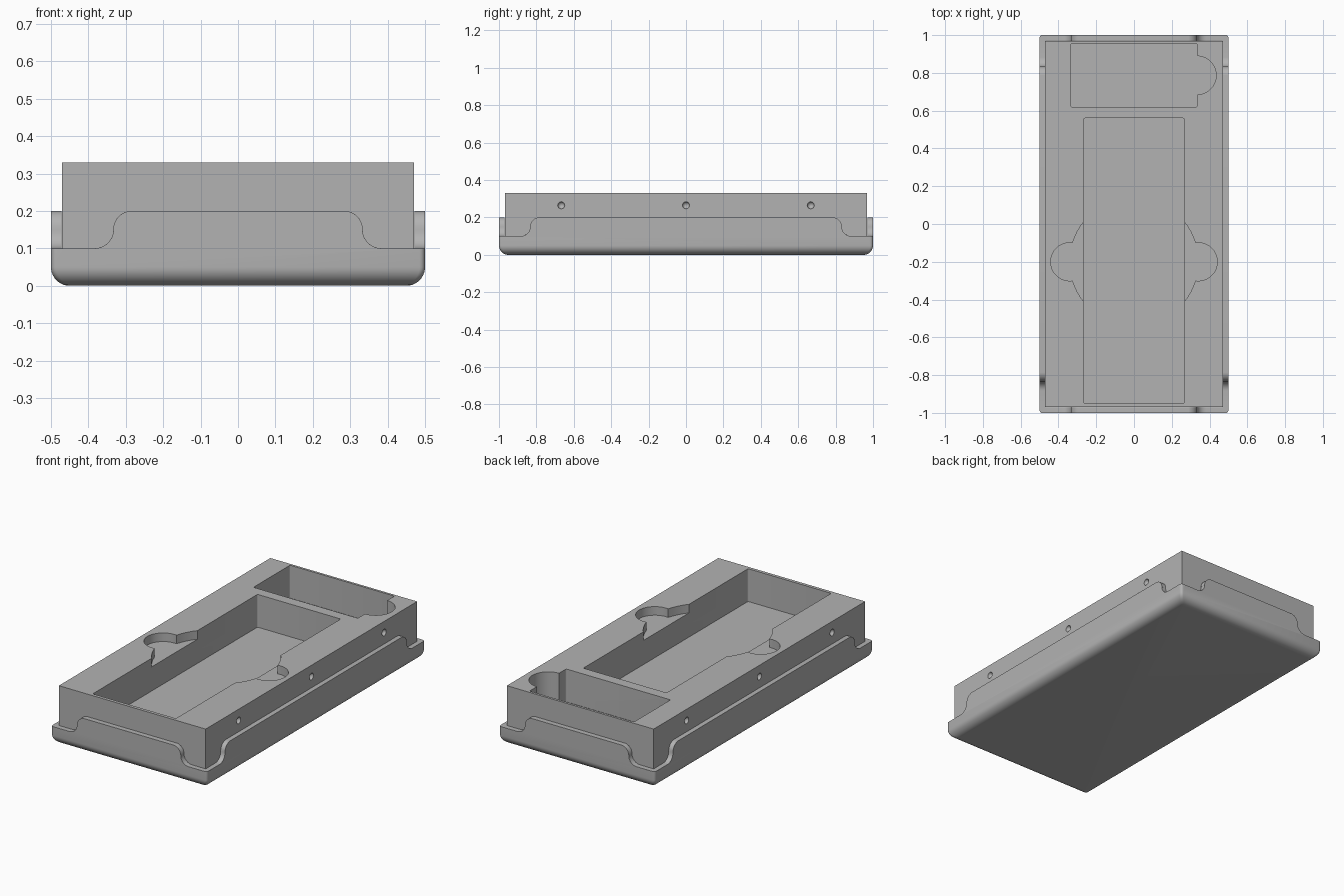
import bpy, bmesh, math

cube = bpy.data.objects.get("Cube")
if cube:
    bpy.data.objects.remove(cube, do_unlink=True)

GREY = (0.45, 0.45, 0.45, 1)
mat = bpy.data.materials.new("plain grey")
mat.use_nodes = True
mat.diffuse_color = GREY
mat.node_tree.nodes["Principled BSDF"].inputs["Base Color"].default_value = GREY


def finish(bm, name):
    bmesh.ops.recalc_face_normals(bm, faces=bm.faces[:])
    mesh = bpy.data.meshes.new(name)
    bm.to_mesh(mesh)
    bm.free()
    obj = bpy.data.objects.new(name, mesh)
    mesh.materials.append(mat)
    bpy.context.collection.objects.link(obj)
    return obj


def loft(name, rings):
    """Skin a stack of equal-length rings and cap both ends."""
    bm = bmesh.new()
    loops = [[bm.verts.new(p) for p in ring] for ring in rings]
    n = len(loops[0])
    for a, b in zip(loops, loops[1:]):
        for i in range(n):
            j = (i + 1) % n
            bm.faces.new((a[i], a[j], b[j], b[i]))
    bm.faces.new(loops[0])
    bm.faces.new(loops[-1])
    return finish(bm, name)


def arc(cx, cy, r, a0, a1, n):
    angles = [math.radians(a0 + (a1 - a0) * i / n) for i in range(n + 1)]
    return [(cx + r * math.cos(a), cy + r * math.sin(a)) for a in angles]


def rounded_rect(x0, x1, y0, y1, r):
    corners = ((x1 - r, y1 - r), (x0 + r, y1 - r), (x0 + r, y0 + r), (x1 - r, y0 + r))
    return [p for k, (x, y) in enumerate(corners)
            for p in arc(x, y, r, 90 * k, 90 * k + 90, 4)]


def prism(name, outline, z0, z1):
    return loft(name, [[(x, y, z) for x, y in outline] for z in (z0, z1)])


def circle(cx, cy, r):
    return arc(cx, cy, r, 0, 360, 64)[:-1]


def activate(obj):
    bpy.ops.object.select_all(action='DESELECT')
    obj.select_set(True)
    bpy.context.view_layer.objects.active = obj


def cut(obj, cutter):
    cutter.hide_render = True
    activate(obj)
    mod = obj.modifiers.new("cut", 'BOOLEAN')
    mod.operation = 'DIFFERENCE'
    mod.solver = 'EXACT'
    mod.object = cutter
    bpy.ops.object.modifier_apply(modifier=mod.name)
    bpy.data.objects.remove(cutter, do_unlink=True)


def smooth(obj):
    activate(obj)
    bpy.ops.object.shade_smooth_by_angle(angle=math.radians(30))


# Outer tray: rounded underside, thin upright walls
R, TOP, FLOOR = 0.05, 0.2, 0.09
rings = []
for inset, z in arc(R, R, R, 270, 180, 10) + [(0, TOP)]:
    rings.append([(x, y, z) for x, y in
                  rounded_rect(inset - 0.5, 0.5 - inset, inset - 1, 1 - inset, 0.015)])
tray = loft("tray", rings)
cut(tray, prism("cavity", rounded_rect(-0.472, 0.472, -0.97, 0.97, 0.003), FLOOR, 0.4))

# S-shaped dips at every corner of the rim, on the ends and on the sides
def dip_profile(edge):
    """Profile (distance, height) of the material removed near a corner."""
    e = edge - 0.167
    return ([(edge + 0.1, 0.1)] + arc(e + 0.05, 0.15, 0.05, 270, 180, 8)
            + arc(e - 0.05, 0.15, 0.0505, 0, 90, 8) + [(e - 0.05, 0.3), (edge + 0.1, 0.3)])


for sx in (-1, 1):
    for sy in (-1, 1):
        cut(tray, loft("end_dip", [[(sx * u, sy * y, z) for u, z in dip_profile(0.5)]
                                   for y in (0.965, 1.1)]))
        cut(tray, loft("side_dip", [[(sx * x, sy * u, z) for u, z in dip_profile(1.0)]
                                    for x in (0.467, 0.6)]))

# Softened rim and corners
bevel = tray.modifiers.new("soft_rim", 'BEVEL')
bevel.width = 0.01
bevel.segments = 3
bevel.limit_method = 'ANGLE'
bevel.angle_limit = math.radians(40)
smooth(tray)

# Insert block with its pockets
BLOCK_TOP, POCKET, NOTCH = 0.33, 0.14, 0.28
block = prism("insert_block", [(-0.471, -0.969), (0.471, -0.969), (0.471, 0.969), (-0.471, 0.969)],
              FLOOR - 0.005, BLOCK_TOP)
cut(block, prism("main_pocket", rounded_rect(-0.267, 0.267, -0.95, 0.56, 0.008), POCKET, 0.5))
cut(block, prism("back_pocket", rounded_rect(-0.335, 0.335, 0.62, 0.955, 0.008), POCKET, 0.5))
cut(block, prism("back_finger_hole", circle(0.333, 0.787, 0.102), POCKET, 0.5))

# Shallow round recess with finger notches either side of the main pocket
cut(block, prism("round_recess", circle(0, -0.2, 0.34), NOTCH, 0.5))
for side in (-1, 1):
    cut(block, prism("finger_notch", circle(side * 0.34, -0.2, 0.101), NOTCH, 0.5))
    # Small dimples along the long sides
    for y in (-0.667, 0, 0.667):
        bm = bmesh.new()
        bmesh.ops.create_uvsphere(bm, u_segments=20, v_segments=10, radius=0.019)
        bmesh.ops.translate(bm, verts=bm.verts[:], vec=(side * 0.471, y, 0.265))
        cut(block, finish(bm, "dimple"))
smooth(block)
